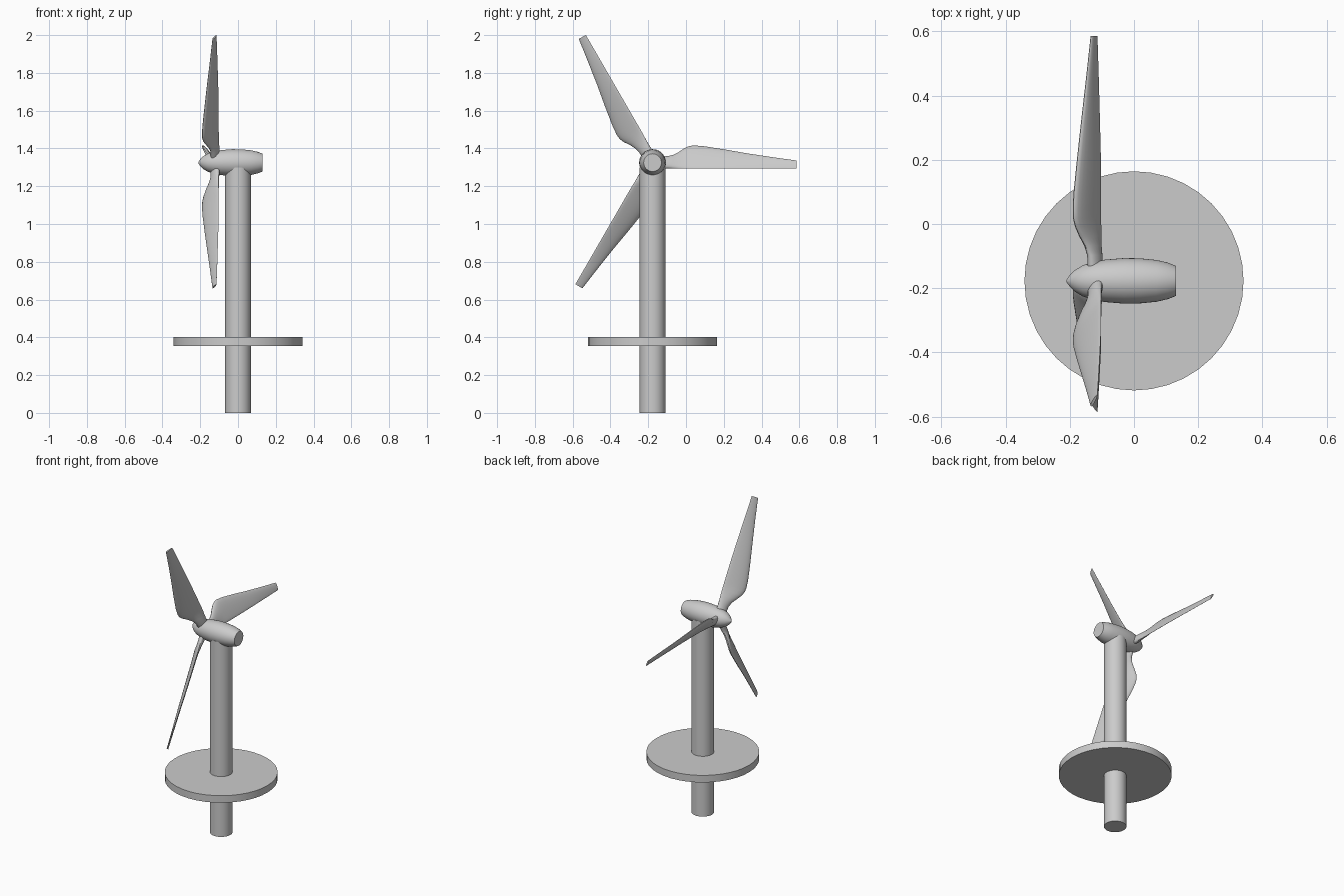
import bpy, bmesh, math
from mathutils import Matrix, Vector

cube = bpy.data.objects.get("Cube")
if cube:
    bpy.data.objects.remove(cube, do_unlink=True)

grey = bpy.data.materials.new("light grey")
grey.use_nodes = True
COLOUR = (0.6, 0.6, 0.6, 1)
grey.diffuse_color = COLOUR
grey.node_tree.nodes["Principled BSDF"].inputs["Base Color"].default_value = COLOUR

AXIS_Y = -0.177
HUB = Vector((-0.12, AXIS_Y, 1.325))


def loft(name, rings, matrix):
    """Skin a list of closed rings and cap both ends."""
    bm = bmesh.new()
    loops = [[bm.verts.new(matrix @ Vector(p)) for p in ring] for ring in rings]
    n = len(loops[0])
    for a, b in zip(loops, loops[1:]):
        for i in range(n):
            j = (i + 1) % n
            bm.faces.new((a[i], a[j], b[j], b[i]))
    bm.faces.new(loops[0])
    bm.faces.new(loops[-1])
    bmesh.ops.recalc_face_normals(bm, faces=bm.faces)
    mesh = bpy.data.meshes.new(name)
    bm.to_mesh(mesh)
    bm.free()
    mesh.materials.append(grey)
    obj = bpy.data.objects.new(name, mesh)
    bpy.context.collection.objects.link(obj)
    bpy.ops.object.select_all(action="DESELECT")
    obj.select_set(True)
    bpy.context.view_layer.objects.active = obj
    bpy.ops.object.shade_smooth_by_angle(angle=math.radians(35))
    return obj


def turned(name, profile, matrix, sides=40):
    """Round part from (height, radius) pairs."""
    angles = [2 * math.pi * i / sides for i in range(sides)]
    rings = [[(r * math.cos(a), r * math.sin(a), h) for a in angles] for h, r in profile]
    return loft(name, rings, matrix)


# Tower and platform
base = Matrix.Translation((0, AXIS_Y, 0))
turned("tower", [(0, 0.068), (1.3, 0.068)], base)
turned("platform", [(0.355, 0.341), (0.402, 0.341)], base)

# Nacelle with pointed nose and flat tail, lying along x
nacelle_profile = [(-0.21, 0.004), (-0.2, 0.018), (-0.185, 0.033), (-0.16, 0.048),
                   (-0.13, 0.058), (-0.09, 0.066), (-0.03, 0.071), (0.02, 0.07),
                   (0.07, 0.065), (0.105, 0.057), (0.13, 0.047)]
lying = Matrix.Translation((0, AXIS_Y, HUB.z)) @ Matrix.Rotation(math.pi / 2, 4, "Y")
turned("nacelle", nacelle_profile, lying)

# Blade stations: span, trailing height, leading height, trailing x, leading x, thickness
stations = [(0.02, -0.03, 0.030, 0.016, -0.016, 0.042),
            (0.08, -0.03, 0.033, 0.016, -0.020, 0.036),
            (0.11, -0.03, 0.040, 0.017, -0.032, 0.034),
            (0.14, -0.031, 0.056, 0.018, -0.049, 0.033),
            (0.17, -0.032, 0.077, 0.018, -0.062, 0.032),
            (0.195, -0.032, 0.088, 0.018, -0.068, 0.031),
            (0.22, -0.032, 0.091, 0.018, -0.069, 0.03),
            (0.27, -0.032, 0.087, 0.018, -0.067, 0.029),
            (0.38, -0.032, 0.070, 0.017, -0.056, 0.026),
            (0.5, -0.032, 0.049, 0.014, -0.043, 0.022),
            (0.64, -0.032, 0.028, 0.01, -0.027, 0.017),
            (0.762, -0.032, 0.011, 0.006, -0.014, 0.012)]


def blade_section(span, z0, z1, x0, x1, thick, points=20):
    """Teardrop section, blunt at the leading edge."""
    trail, lead = Vector((x0, span, z0)), Vector((x1, span, z1))
    chord = lead - trail
    normal = Vector((chord.z, 0, -chord.x)).normalized()
    blunt = min(1, max(0, (span - 0.08) / 0.1))
    ring = []
    for i in range(points):
        t = 2 * math.pi * i / points
        u = (1 - math.cos(t)) / 2
        w = math.sin(t) * (1 - blunt * 0.55 * (1 - u))
        ring.append(trail + chord * u + normal * w * thick / 2)
    return ring


# Three identical blades around the hub
for i in range(3):
    turn = Matrix.Translation(HUB) @ Matrix.Rotation(i * 2 * math.pi / 3, 4, "X")
    loft(f"blade_{i + 1}", [blade_section(*s) for s in stations], turn)
